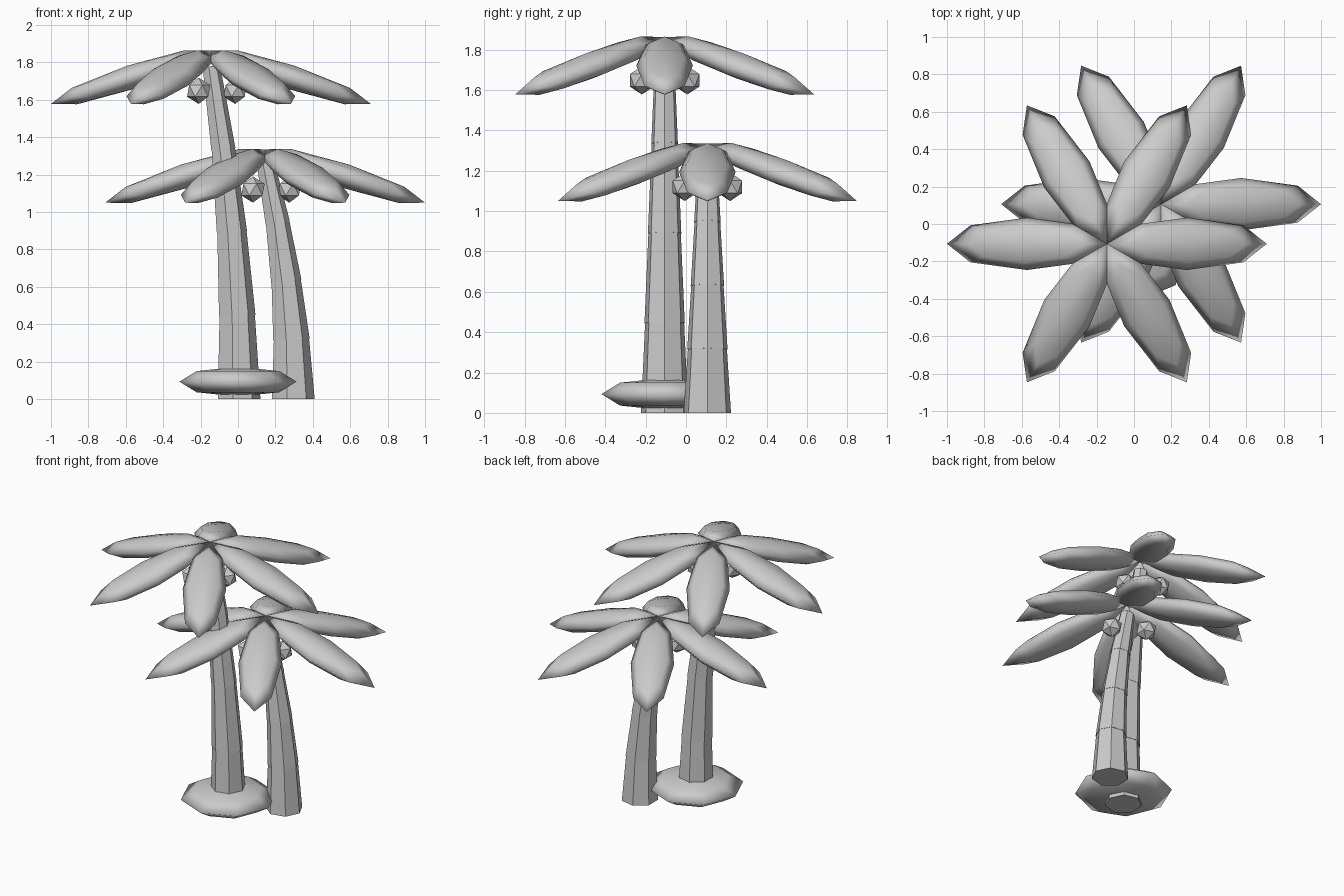
import bpy, bmesh, math
from mathutils import Matrix, Vector

if "Cube" in bpy.data.objects:
    bpy.data.objects.remove(bpy.data.objects["Cube"])

grey = bpy.data.materials.new("light_grey")
grey.diffuse_color = (0.6, 0.6, 0.6, 1)
grey.use_nodes = True
grey.node_tree.nodes["Principled BSDF"].inputs["Base Color"].default_value = grey.diffuse_color


def finish(name, bm, smooth=False):
    """Turn a bmesh into a named object with the shared material."""
    bmesh.ops.recalc_face_normals(bm, faces=bm.faces)
    for f in bm.faces:
        f.smooth = smooth
    mesh = bpy.data.meshes.new(name)
    bm.to_mesh(mesh)
    bm.free()
    mesh.materials.append(grey)
    obj = bpy.data.objects.new(name, mesh)
    bpy.context.collection.objects.link(obj)
    return obj


def ellipsoid(name, matrix, size):
    """Low-poly stretched ball, smooth shaded."""
    bm = bmesh.new()
    bmesh.ops.create_uvsphere(bm, u_segments=8, v_segments=4, radius=1,
                              matrix=matrix @ Matrix.Diagonal((*size, 1)))
    return finish(name, bm, True)


def trunk(name, x, y, lean, height, r0=0.12, r1=0.05, parts=4, sides=7):
    """Curved trunk of tapered, faceted sections with a small step at each joint."""
    bm = bmesh.new()

    def ring(t, k):
        r = (r0 + (r1 - r0) * t) * k
        slope = 2 * lean * t / height
        verts = []
        for i in range(sides):
            a = math.tau * i / sides
            dx = r * math.cos(a)
            verts.append(bm.verts.new((x + lean * t * t + dx, y + r * math.sin(a),
                                       height * t - dx * slope)))
        return verts

    for p in range(parts):
        low, high = ring(p / parts, 1), ring((p + 1) / parts, 0.97)
        bm.faces.new(low)
        bm.faces.new(high)
        for i in range(sides):
            j = (i + 1) % sides
            bm.faces.new((low[i], low[j], high[j], high[i]))
    return finish(name, bm)


def palm(label, base_x, y, lean, height, crown_z):
    trunk(label + "_trunk", base_x, y, lean, height)
    crown = Vector((base_x + lean, y, crown_z))

    # Six drooping fronds, each starting at the crown centre
    reach, drop = 0.855, 0.285
    for i in range(6):
        m = (Matrix.Translation(crown)
             @ Matrix.Rotation(i * math.tau / 6, 4, 'Z')
             @ Matrix.Rotation(math.atan2(drop, reach), 4, 'Y')
             @ Matrix.Translation((math.hypot(reach, drop) / 2, 0, 0)))
        ellipsoid(f"{label}_frond_{i + 1}", m, (math.hypot(reach, drop) / 2, 0.14, 0.065))

    # Three faceted coconuts hanging under the crown
    for i in range(3):
        a = i * math.tau / 3
        bm = bmesh.new()
        offset = Vector((0.13 * math.cos(a), 0.13 * math.sin(a), -0.215))
        bmesh.ops.create_icosphere(bm, subdivisions=1, radius=0.07,
                                   matrix=Matrix.Translation(crown + offset))
        finish(f"{label}_coconut_{i + 1}", bm)


palm("tall_palm", 0.0, -0.106, -0.145, 1.78, 1.863)
palm("short_palm", 0.29, 0.106, -0.145, 1.26, 1.335)

# Flattened mound around the foot of the tall palm
ellipsoid("base_mound", Matrix.Translation((0, -0.106, 0.093)), (0.313, 0.313, 0.08))
